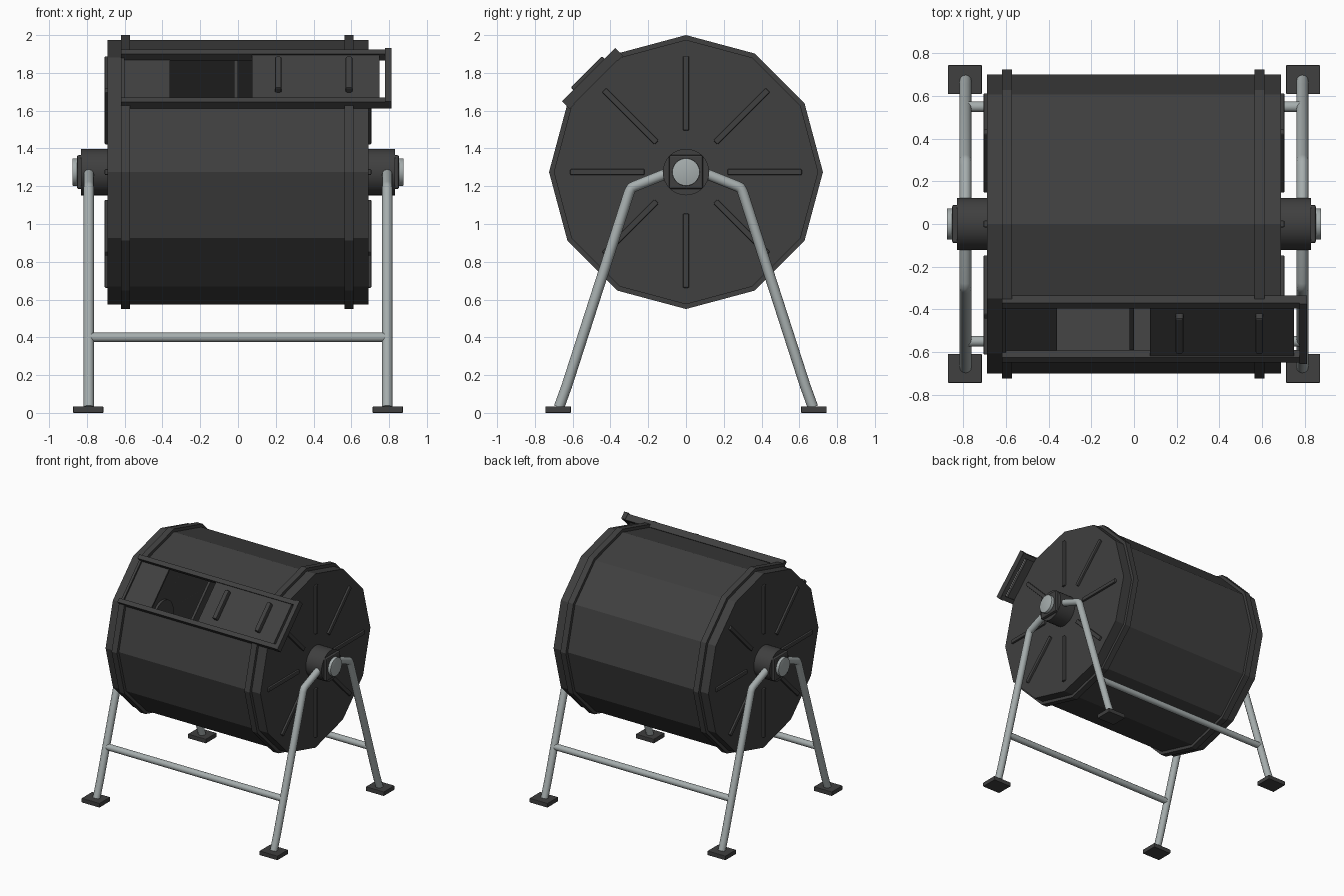
import bpy, bmesh, math
from mathutils import Matrix, Vector

if "Cube" in bpy.data.objects:
    bpy.data.objects.remove(bpy.data.objects["Cube"])

AXIS_Z = 1.275


def material(name, rgb):
    m = bpy.data.materials.new(name)
    m.diffuse_color = (*rgb, 1)
    m.use_nodes = True
    m.node_tree.nodes["Principled BSDF"].inputs["Base Color"].default_value = m.diffuse_color
    return m


PLASTIC = material("dark plastic", (0.05, 0.05, 0.05))
STEEL = material("galvanised steel", (0.38, 0.42, 0.42))


def make(name, bm, mat, smooth=False):
    bmesh.ops.recalc_face_normals(bm, faces=bm.faces[:])
    me = bpy.data.meshes.new(name)
    bm.to_mesh(me)
    bm.free()
    me.materials.append(mat)
    ob = bpy.data.objects.new(name, me)
    bpy.context.collection.objects.link(ob)
    if smooth:
        bpy.ops.object.select_all(action='DESELECT')
        ob.select_set(True)
        bpy.context.view_layer.objects.active = ob
        bpy.ops.object.shade_smooth_by_angle(angle=math.radians(35))
    return ob


def box(name, lo, hi, mat=PLASTIC, frame=Matrix(), bevel=0):
    lo, hi = Vector(lo), Vector(hi)
    bm = bmesh.new()
    size = Matrix.Diagonal((*(hi - lo), 1))
    bmesh.ops.create_cube(bm, size=1, matrix=Matrix.Translation((lo + hi) / 2) @ size)
    if bevel:
        bmesh.ops.bevel(bm, geom=bm.edges[:], offset=bevel, segments=2,
                        profile=0.5, affect='EDGES')
    bm.transform(frame)
    return make(name, bm, mat)


def disc(name, x0, x1, r, mat, sides=32, bevel=0):
    # cylinder lying along x on the drum axis
    bm = bmesh.new()
    m = Matrix.Translation(((x0 + x1) / 2, 0, AXIS_Z)) @ Matrix.Rotation(math.pi / 2, 4, 'Y')
    bmesh.ops.create_cone(bm, cap_ends=True, segments=sides, radius1=r, radius2=r,
                          depth=abs(x1 - x0), matrix=m)
    if bevel:
        rim = [e for e in bm.edges if abs(e.verts[0].co.x - e.verts[1].co.x) < 1e-5]
        bmesh.ops.bevel(bm, geom=rim, offset=bevel, segments=2, profile=0.5, affect='EDGES')
    return make(name, bm, mat, sides > 12)


def tube(name, pts, r):
    cu = bpy.data.curves.new(name, 'CURVE')
    cu.dimensions = '3D'
    cu.bevel_depth = r
    cu.bevel_resolution = 4
    cu.use_fill_caps = True
    sp = cu.splines.new('POLY')
    sp.points.add(len(pts) - 1)
    for p, co in zip(sp.points, pts):
        p.co = (*co, 1)
    cu.materials.append(STEEL)
    ob = bpy.data.objects.new(name, cu)
    bpy.context.collection.objects.link(ob)
    bpy.ops.object.select_all(action='DESELECT')
    ob.select_set(True)
    bpy.context.view_layer.objects.active = ob
    bpy.ops.object.convert(target='MESH')
    bpy.ops.object.shade_smooth_by_angle(angle=math.radians(35))


def polar(x, r, k):
    a = math.radians(30 * k)
    return (x, r * math.cos(a), AXIS_Z + r * math.sin(a))


# twelve-sided drum shell with a hatch opening in one face
bm = bmesh.new()
xs = (-0.69, -0.36, 0.36, 0.69)
rings = [[bm.verts.new(polar(x, 0.70, k)) for k in range(12)] for x in xs]
for i in range(3):
    for k in range(12):
        if (i, k) != (1, 4):
            j = (k + 1) % 12
            bm.faces.new((rings[i][k], rings[i][j], rings[i + 1][j], rings[i + 1][k]))
bm.faces.new(rings[0])
bm.faces.new(rings[-1])
drum = make("drum", bm, PLASTIC)
wall = drum.modifiers.new("wall", 'SOLIDIFY')
wall.thickness = 0.015
wall.offset = -1

# inner divider between the two chambers
bm = bmesh.new()
sides = [[bm.verts.new(polar(x, 0.685, k)) for k in range(12)] for x in (-0.02, 0.0)]
bm.faces.new(sides[0])
bm.faces.new(sides[1])
for k in range(12):
    j = (k + 1) % 12
    bm.faces.new((sides[0][k], sides[0][j], sides[1][j], sides[1][k]))
make("divider", bm, PLASTIC)

# raised hoops, broken at the hatch face
for cx in (-0.595, 0.588):
    bm = bmesh.new()
    loops = []
    for k in range(5, 17):
        loops.append([bm.verts.new(polar(cx + dx, r, k)) for dx, r in
                      ((-0.024, 0.69), (-0.024, 0.725), (0.024, 0.725), (0.024, 0.69))])
    for a, b in zip(loops, loops[1:]):
        for n in range(4):
            m = (n + 1) % 4
            bm.faces.new((a[n], a[m], b[m], b[n]))
    bm.faces.new(loops[0])
    bm.faces.new(loops[-1])
    make("hoop", bm, PLASTIC)

# hatch frame: x along the drum, y up the sloping face, z outward
s = math.sqrt(0.5)
hatch = Matrix(((1, 0, 0, 0), (0, s, -s, 0), (0, s, s, AXIS_Z), (0, 0, 0, 1)))
for side in (-1, 1):
    a, b = sorted((side * 0.163, side * 0.197))
    box("hatch_rail", (-0.62, a, 0.672), (0.81, b, 0.722), frame=hatch)
box("hatch_end_bar", (0.777, -0.2, 0.675), (0.812, 0.2, 0.73), frame=hatch)
box("hatch_left_bar", (-0.62, -0.165, 0.67), (-0.6, 0.165, 0.69), frame=hatch)
box("sliding_door", (0.075, -0.165, 0.685), (0.75, 0.165, 0.712), frame=hatch)
for x in (0.213, 0.588):
    box("door_grip", (x - 0.018, -0.115, 0.705), (x + 0.018, 0.12, 0.748),
        frame=hatch, bevel=0.008)

for sx in (-1, 1):
    # radial ribs on the end cap
    for k in range(8):
        frame = Matrix.Translation((0, 0, AXIS_Z)) @ Matrix.Rotation(k * math.pi / 4, 4, 'X')
        a, b = sorted((sx * 0.68, sx * 0.706))
        box("cap_rib", (a, 0.22, -0.016), (b, 0.613, 0.016), frame=frame, bevel=0.006)
    # hub, square washer and axle
    disc("hub", sx * 0.66, sx * 0.83, 0.123, PLASTIC)
    a, b = sorted((sx * 0.82, sx * 0.853))
    box("hub_washer", (a, -0.09, AXIS_Z - 0.09), (b, 0.09, AXIS_Z + 0.09), bevel=0.01)
    disc("axle", sx * 0.84, sx * 0.877, 0.073, STEEL, bevel=0.004)
    # bent legs and foot pads
    for sy in (-1, 1):
        path = ((0.05, 1.285), (0.125, 1.258), (0.27, 1.2), (0.288, 1.192), (0.3, 1.17),
                (0.632, 0.14), (0.645, 0.105), (0.672, 0.03))
        tube("leg", [(sx * 0.79, sy * y, z) for y, z in path], 0.028)
        c = (sx * 0.793, sy * 0.677)
        box("foot_pad", (c[0] - 0.08, c[1] - 0.068, 0), (c[0] + 0.08, c[1] + 0.068, 0.035),
            bevel=0.004)

# cross bars joining the two leg frames
for sy in (-1, 1):
    tube("cross_bar", [(-0.79, sy * 0.55, 0.4), (0.79, sy * 0.55, 0.4)], 0.025)
